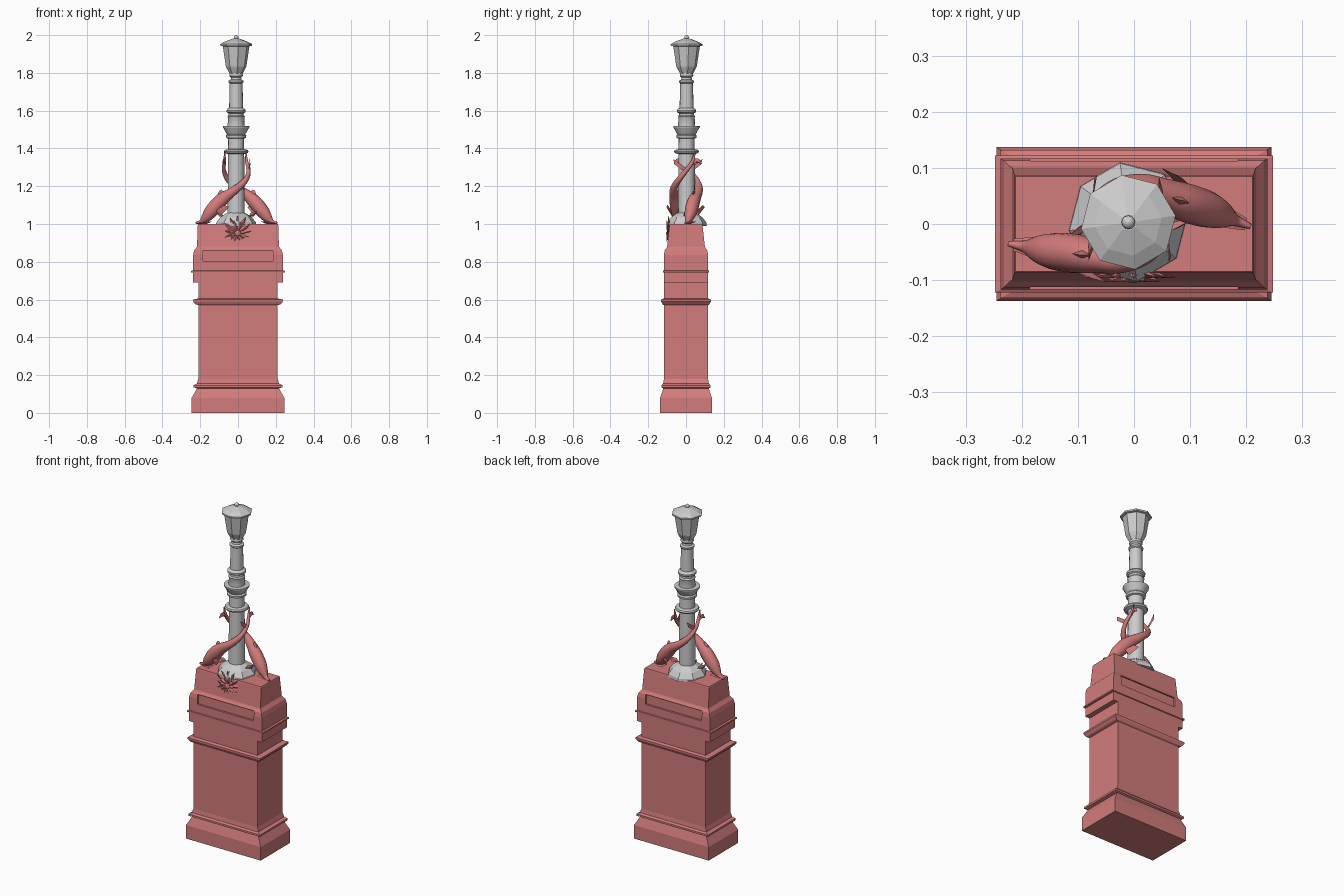
import bpy, bmesh
from math import sin, cos, pi, radians
from mathutils import Vector, Matrix

if "Cube" in bpy.data.objects:
    bpy.data.objects.remove(bpy.data.objects["Cube"])

red = bpy.data.materials.new("red_stone")
red.diffuse_color = (0.65, 0.2, 0.2, 1)
red.use_nodes = True
red.node_tree.nodes["Principled BSDF"].inputs["Base Color"].default_value = red.diffuse_color
CX, CY = -0.01, 0.003          # lamp column axis


def finish(name, bm, mat=None, smooth=None):
    bmesh.ops.recalc_face_normals(bm, faces=bm.faces)
    me = bpy.data.meshes.new(name)
    bm.to_mesh(me)
    bm.free()
    ob = bpy.data.objects.new(name, me)
    bpy.context.collection.objects.link(ob)
    if mat:
        me.materials.append(mat)
    if smooth:
        bpy.ops.object.select_all(action='DESELECT')
        ob.select_set(True)
        bpy.context.view_layer.objects.active = ob
        bpy.ops.object.shade_smooth_by_angle(angle=radians(smooth))
    return ob


def loft(bm, rings):
    """Bridge equal-sized rings of points and cap both ends."""
    vs = [[bm.verts.new(p) for p in r] for r in rings]
    n = len(vs[0])
    for a, b in zip(vs, vs[1:]):
        for i in range(n):
            j = (i + 1) % n
            bm.faces.new((a[i], a[j], b[j], b[i]))
    bm.faces.new(vs[0][::-1])
    bm.faces.new(vs[-1])


def lathe(name, profile, sides, turn=0, smooth=None):
    bm = bmesh.new()
    loft(bm, [[(CX + r * cos(turn + 2 * pi * i / sides),
                CY + r * sin(turn + 2 * pi * i / sides), z)
               for i in range(sides)] for r, z in profile])
    return finish(name, bm, None, smooth)


def spline(pts, steps):
    """Catmull-Rom through 4D points (x, y, z, radius)."""
    p = [Vector(q) for q in pts]
    p = [2 * p[0] - p[1]] + p + [2 * p[-1] - p[-2]]
    out = []
    for a, b, c, d in zip(p, p[1:], p[2:], p[3:]):
        for k in range(steps):
            t = k / steps
            out.append(0.5 * (2 * b + (c - a) * t + (2 * a - 5 * b + 4 * c - d) * t * t
                              + (3 * b - a - 3 * c + d) * t ** 3))
    return out + [p[-2]]


def slab(bm, pts, thick):
    """Thin fin: flat outline thickened along its normal, ridged in the middle."""
    pts = [Vector(p) for p in pts]
    mid = sum(pts, Vector()) / len(pts)
    n = (pts[1] - pts[0]).cross(pts[2] - pts[0]).normalized() * thick
    rim = [bm.verts.new(p) for p in pts]
    for s in (1, -1):
        c = bm.verts.new(mid + n * s)
        for i in range(len(rim)):
            bm.faces.new((rim[i], rim[(i + 1) % len(rim)], c))


# Pedestal: stacked rectangular profile (half x, half y, z)
steps = [(.245, .137, 0), (.245, .137, .08), (.217, .12, .13), (.235, .13, .135),
         (.235, .13, .146), (.218, .121, .155), (.21, .117, .18), (.21, .117, .57),
         (.225, .124, .575), (.238, .132, .59), (.238, .132, .6), (.21, .117, .606),
         (.21, .117, .69), (.238, .117, .691), (.238, .117, .742), (.248, .122, .744),
         (.248, .122, .752), (.238, .117, .755), (.238, .117, .835), (.232, .113, .86),
         (.222, .103, .873), (.217, .1, .88), (.213, .087, .995), (.211, .085, 1.0)]
bm = bmesh.new()
loft(bm, [[(-x, -y, z), (x, -y, z), (x, y, z), (-x, y, z)] for x, y, z in steps])
pedestal = finish("pedestal", bm, red)

# Recessed panels in the shoulder, front and back
bm = bmesh.new()
for s in (-1, 1):
    bmesh.ops.create_cube(bm, size=1, matrix=Matrix.Translation((0, s * .13, .832))
                          @ Matrix.Diagonal((.37, .05, .058, 1)))
cutter = finish("panel_cutter", bm)
cutter.hide_render = True
mod = pedestal.modifiers.new("panels", 'BOOLEAN')
mod.operation, mod.object, mod.solver = 'DIFFERENCE', cutter, 'EXACT'
bpy.context.view_layer.objects.active = pedestal
bpy.ops.object.modifier_apply(modifier=mod.name)
bpy.data.objects.remove(cutter)

# Lamp column with its rings and flared collar
lathe("column_foot", [(.108, .99), (.106, 1.008), (.085, 1.035), (.055, 1.055), (.045, 1.06)],
      8, radians(8))
lathe("column", [(.045, 1.05), (.043, 1.37), (.062, 1.376), (.066, 1.384), (.062, 1.392),
                 (.043, 1.396), (.042, 1.452), (.052, 1.456), (.054, 1.468), (.048, 1.475),
                 (.054, 1.483), (.058, 1.492), (.07, 1.512), (.07, 1.518), (.045, 1.519),
                 (.043, 1.562), (.046, 1.568), (.04, 1.575), (.04, 1.586), (.05, 1.592),
                 (.051, 1.602), (.045, 1.61), (.037, 1.614), (.034, 1.745), (.04, 1.75),
                 (.04, 1.758), (.029, 1.764), (.027, 1.775), (.036, 1.784), (.034, 1.8)],
      16, 0, 30)

# Eight-sided lantern, roof and finial
lathe("lantern", [(.03, 1.79), (.037, 1.80), (.052, 1.828), (.055, 1.835), (.071, 1.94),
                  (.066, 1.95)], 8, radians(8))
lathe("lantern_roof", [(.066, 1.94), (.084, 1.943), (.085, 1.952), (.06, 1.966), (.015, 1.982)],
      8, radians(8))
lathe("roof_finial", [(.006, 1.975), (.006, 1.979)]
      + [(.0122 * sin(a), 1.988 - .012 * cos(a)) for a in
         [pi * k / 8 for k in range(2, 8)]] + [(.001, 2.0)], 12, 0, 60)


# Sea creature: snout on the plinth, tail coiling up the column
def creature(name, turn):
    bm = bmesh.new()
    path = spline([(-.224, -.035, 1.006, .005), (-.195, -.04, 1.012, .012),
                   (-.168, -.045, 1.036, .027), (-.14, -.049, 1.07, .036),
                   (-.1, -.053, 1.115, .037), (-.062, -.06, 1.148, .03),
                   (-.02, -.066, 1.178, .023), (.022, -.054, 1.212, .018),
                   (.05, -.026, 1.25, .014), (.056, .008, 1.292, .011),
                   (.046, .034, 1.33, .009), (.042, .048, 1.378, .003)], 5)
    rings = []
    for i, p in enumerate(path):
        t = (path[min(i + 1, len(path) - 1)] - path[max(i - 1, 0)]).xyz.normalized()
        u = t.cross(Vector((0, 0, 1))).normalized()
        v = u.cross(t)
        rings.append([p.xyz + p.w * (u * cos(a) * .92 + v * sin(a))
                      for a in [2 * pi * k / 14 for k in range(14)]])
    loft(bm, rings)
    # jaw, brow fins, crest, side fins and tail flukes
    slab(bm, [(-.215, -.048, 1.003), (-.215, -.026, 1.003), (-.14, -.02, 1.012),
              (-.14, -.075, 1.012)], .012)
    slab(bm, [(-.13, -.05, 1.11), (-.098, -.055, 1.178), (-.088, -.055, 1.182),
              (-.05, -.058, 1.15)], .01)
    slab(bm, [(-.12, -.075, 1.07), (-.075, -.097, 1.1), (-.048, -.104, 1.09),
              (-.09, -.078, 1.045)], .007)
    slab(bm, [(-.12, -.025, 1.07), (-.09, .0, 1.06), (-.075, .005, 1.04),
              (-.1, -.025, 1.04)], .007)
    slab(bm, [(.056, .01, 1.29), (.064, -.03, 1.318), (.062, -.068, 1.345),
              (.066, -.06, 1.315), (.058, -.02, 1.285)], .006)
    slab(bm, [(.05, .03, 1.31), (.045, .06, 1.325), (.045, .084, 1.318),
              (.046, .07, 1.345), (.044, .04, 1.35)], .006)
    c = Vector((CX, CY, 0))
    bmesh.ops.rotate(bm, cent=c, matrix=Matrix.Rotation(turn, 3, 'Z'), verts=bm.verts)
    return finish(name, bm, red, 40)


creature("left_sea_creature", 0)
creature("right_sea_creature", radians(168))

# Spiky leaf ornament on the front: two fans of ridged leaves around a boss
bm = bmesh.new()
for count, scale, y, off in ((13, 1, -.087, 0), (10, .68, -.094, .5)):
    for k in range(count):
        a = 2 * pi * (k + off) / count
        d = Vector((sin(a), 0, cos(a)))
        side = Vector((cos(a), 0, -sin(a)))
        length = scale * (.066 + .024 * max(0, cos(a)) + .008 * (k % 2))
        o = Vector((-.002, y, .955))
        tip = o + d * length + Vector((0, -.008, 0))
        slab(bm, [o, o + d * length * .55 + side * .013, tip,
                  o + d * length * .55 - side * .013], .008)
bmesh.ops.create_icosphere(bm, subdivisions=2, radius=.018, matrix=Matrix.Translation(
    (-.002, -.093, .95)) @ Matrix.Diagonal((1, .7, 1, 1)))
finish("leaf_ornament", bm, red)
